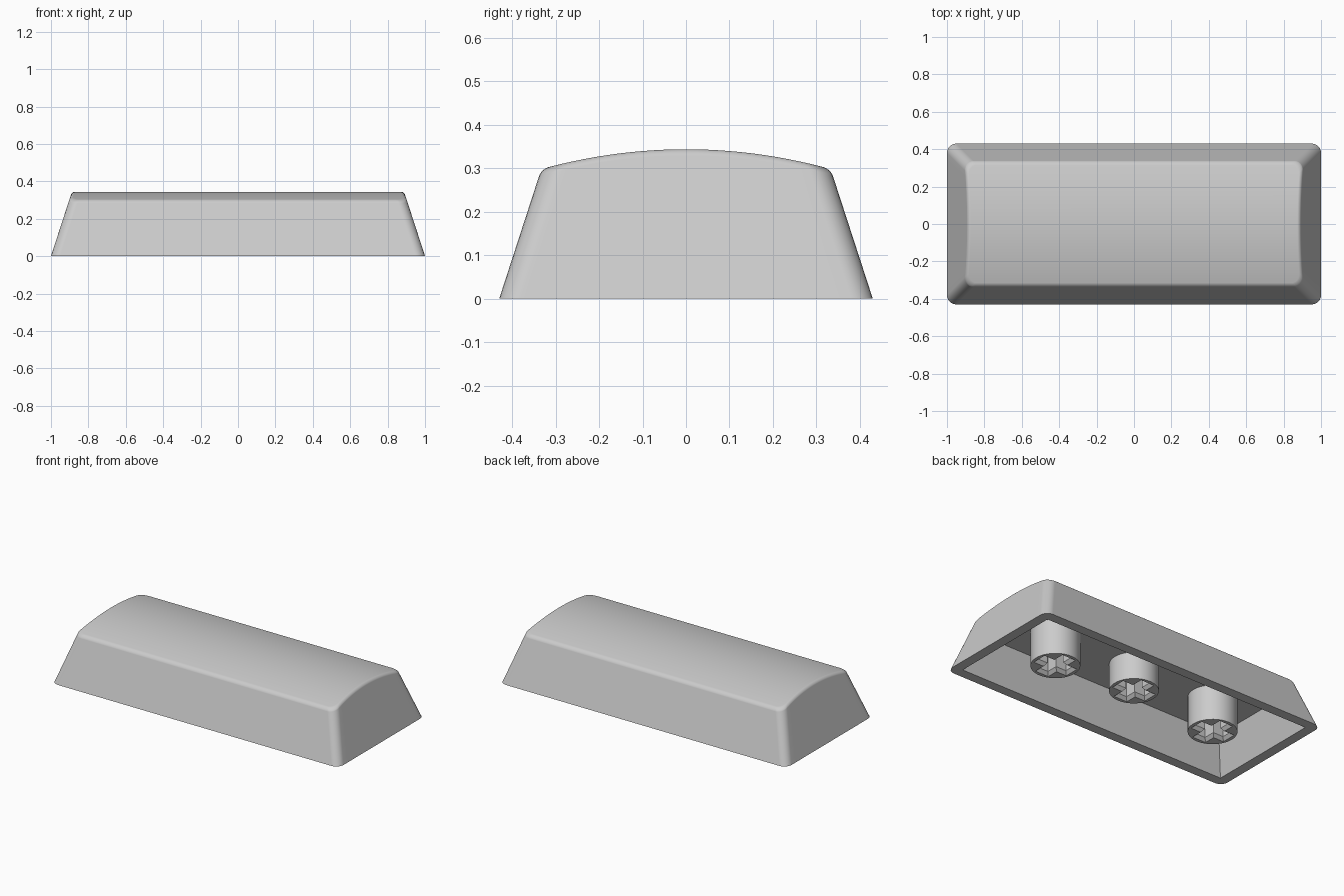
import bpy, bmesh, math

if "Cube" in bpy.data.objects:
    bpy.data.objects.remove(bpy.data.objects["Cube"])

HX, HY = 1.0, 0.43           # half size of the base
CORNER, EDGE = 0.05, 0.015   # vertical corner radius, top edge radius
DRAFT = 0.325                # inward lean of the walls per unit height
WALL, CEILING = 0.062, 0.22  # rim width, cavity height

grey = bpy.data.materials.new("light_grey_plastic")
grey.diffuse_color = (0.6, 0.6, 0.6, 1)
grey.use_nodes = True
grey.node_tree.nodes["Principled BSDF"].inputs["Base Color"].default_value = grey.diffuse_color


def finish(bm, name):
    bmesh.ops.recalc_face_normals(bm, faces=bm.faces)
    mesh = bpy.data.meshes.new(name)
    bm.to_mesh(mesh)
    bm.free()
    mesh.materials.append(grey)
    ob = bpy.data.objects.new(name, mesh)
    bpy.context.collection.objects.link(ob)
    bpy.ops.object.select_all(action='DESELECT')
    ob.select_set(True)
    bpy.context.view_layer.objects.active = ob
    bpy.ops.object.shade_smooth_by_angle(angle=math.radians(35))
    mod = ob.modifiers.new("even_shading", 'WEIGHTED_NORMAL')
    mod.keep_sharp = True
    return ob


def loop_edges(bm, verts):
    out = []
    for i, v in enumerate(verts):
        w = verts[(i + 1) % len(verts)]
        out.append(bm.edges.get((v, w)) or bm.edges.new((v, w)))
    return out


def bridge(bm, rings):
    for lo, hi in zip(rings, rings[1:]):
        for i in range(len(lo)):
            j = (i + 1) % len(lo)
            bm.faces.new((lo[i], lo[j], hi[j], hi[i]))


def fill_between(bm, outer, inner):
    bmesh.ops.triangle_fill(bm, use_beauty=True, edges=loop_edges(bm, outer) +
                            loop_edges(bm, inner))


def crown(y):
    return 0.344 - 0.41 * y * y


# Right half of the outline: two rounded corners and a divided short side.
# Each entry is (corner angle, position along the side from -1 to 1).
STEPS = [(math.radians(-90 + 15 * i), -1) for i in range(7)]
STEPS += [(0, -1 + i / 10) for i in range(1, 20)]
STEPS += [(math.radians(15 * i), 1) for i in range(7)]


def outline(extra, drop):
    """Points that follow the leaning walls; drop=None gives the base."""
    right = []
    for a, s in STEPS:
        z = 0.0
        for _ in range(8):
            inset = DRAFT * z + extra
            x = HX - CORNER - inset + CORNER * math.cos(a)
            y = s * (HY - CORNER - inset) + CORNER * math.sin(a)
            if drop is not None:
                z = crown(y) - drop
        right.append((x, y, z))
    return right + [(-x, y, z) for x, y, z in reversed(right)]


# Cap shell: walls, rounded top edge, crowned top, hollow underside
bm = bmesh.new()
levels = [outline(0, None)]
for i in range(7):
    t = math.radians(15 * i)
    levels.append(outline(EDGE * (1 - math.cos(t)), EDGE * (1 - math.sin(t))))
rings = [[bm.verts.new(p) for p in lv] for lv in levels]
bridge(bm, rings)
top, n = rings[-1], len(rings[-1])
for i in range(n // 2 - 1):
    bm.faces.new((top[i], top[i + 1], top[n - 2 - i], top[n - 1 - i]))

cavity = []
for z in (0, CEILING):
    x, y = HX - WALL - DRAFT * z, HY - WALL - DRAFT * z
    cavity.append([bm.verts.new(p) for p in
                   ((x, -y, z), (x, y, z), (-x, y, z), (-x, -y, z))])
bridge(bm, cavity)
bm.faces.new(cavity[1])
fill_between(bm, rings[0], cavity[0])
finish(bm, "cap_shell")


# Mounting stems: round posts with a cross-shaped socket and flared mouth
def stem(name, x, z, radius=0.139):
    bm = bmesh.new()
    top_z = CEILING + 0.01

    def circle(h):
        return [bm.verts.new((x + radius * math.cos(math.tau * i / 48),
                              radius * math.sin(math.tau * i / 48), h))
                for i in range(48)]

    def cross(h, arm, slot):
        out = []
        for c, s in ((1, 0), (0, 1), (-1, 0), (0, -1)):
            for u, v in ((arm, -slot), (arm, slot), (slot, slot)):
                out.append(bm.verts.new((x + u * c - v * s, u * s + v * c, h)))
        return out

    posts = [circle(z), circle(top_z)]
    sockets = [cross(z, 0.118, 0.047), cross(z + 0.02, 0.102, 0.031),
               cross(top_z, 0.102, 0.031)]
    bridge(bm, posts)
    bridge(bm, sockets)
    fill_between(bm, posts[0], sockets[0])
    fill_between(bm, posts[1], sockets[2])
    finish(bm, name)


stem("left_stem", -0.572, 0.0)
stem("middle_stem", 0.0, 0.05)
stem("right_stem", 0.572, 0.0)
